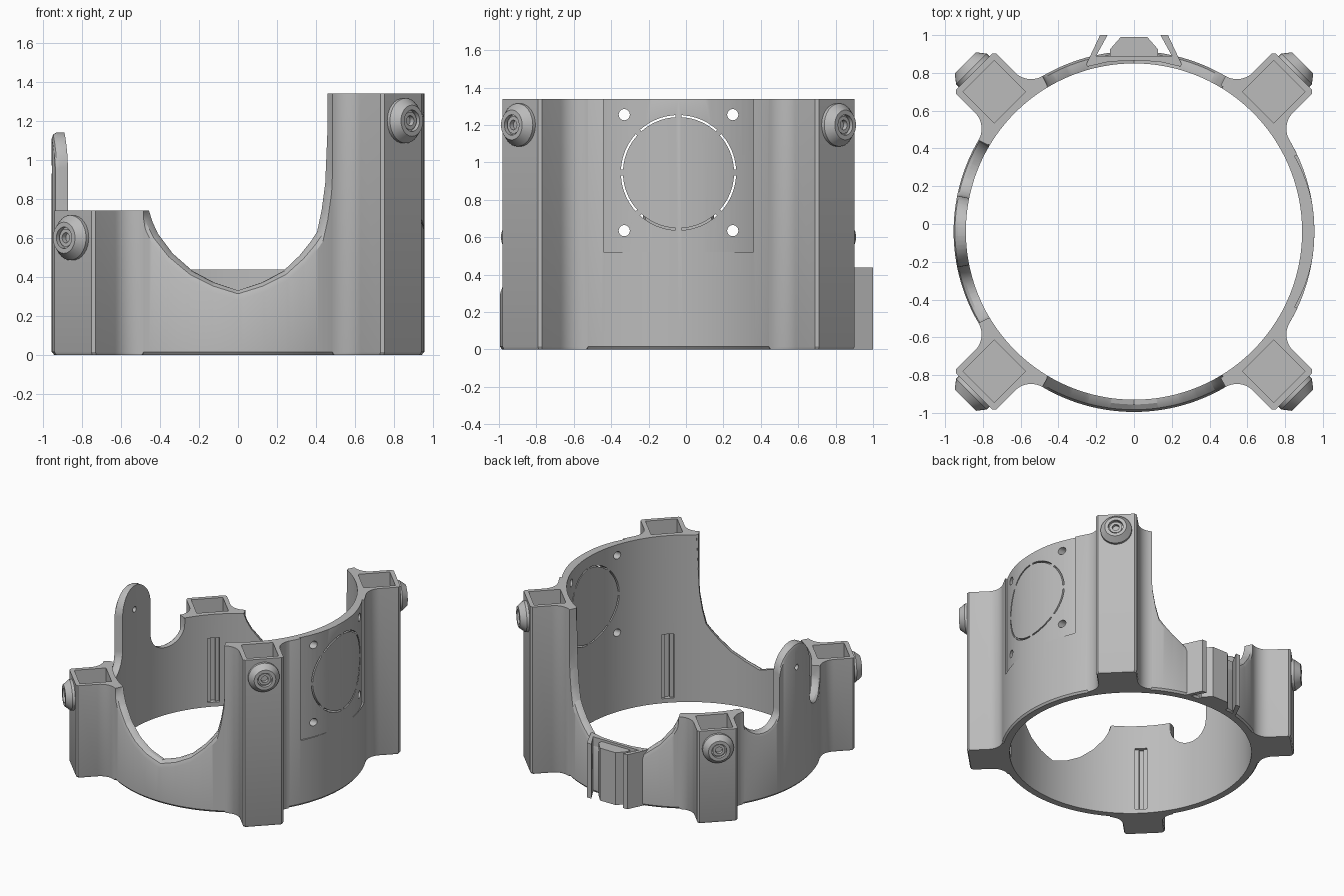
import bpy, bmesh
from math import pi, sin, cos, acos, asin, sqrt, radians
from mathutils import Matrix, Vector

if "Cube" in bpy.data.objects:
    bpy.data.objects.remove(bpy.data.objects["Cube"])

RI, RO = 0.89, 0.955            # wall radii
LOW, TALL = 0.74, 1.34          # post heights
TAB, SCOOP = 0.19, 0.15         # tab half width, side scoop radius
SHIFT = Vector((0, -0.04, 0))   # ring axis offset

grey = bpy.data.materials.new("warm_grey_plastic")
grey.use_nodes = True
grey.diffuse_color = (0.5, 0.5, 0.5, 1)
grey.node_tree.nodes["Principled BSDF"].inputs["Base Color"].default_value = (0.5, 0.5, 0.5, 1)


def make(name, bm):
    bmesh.ops.recalc_face_normals(bm, faces=bm.faces)
    me = bpy.data.meshes.new(name)
    bm.to_mesh(me)
    bm.free()
    ob = bpy.data.objects.new(name, me)
    ob.location = SHIFT
    me.materials.append(grey)
    bpy.context.collection.objects.link(ob)
    return ob


def prism(bm, pts, z0, z1, m=Matrix(), chamfer=False):
    """Extrude a flat outline; optionally taper its foot."""
    levels = [(z0, 1), (z1, 1)]
    if chamfer:
        levels = [(z0, 0.96), (z0 + 0.015, 1), (z1, 1)]
    rings = [[bm.verts.new(m @ Vector((1 + (p[0] - 1) * s, p[1] * s, z) if chamfer else (p[0], p[1], z)))
              for p in pts] for z, s in levels]
    n = len(pts)
    for a, b in zip(rings, rings[1:]):
        for i in range(n):
            j = (i + 1) % n
            bm.faces.new((a[i], a[j], b[j], b[i]))
    bm.faces.new(rings[0][::-1])
    bm.faces.new(rings[-1])


def boolean(ob, other, op):
    mod = ob.modifiers.new(op, "BOOLEAN")
    mod.object, mod.operation, mod.solver = other, op, "EXACT"
    bpy.context.view_layer.objects.active = ob
    bpy.ops.object.modifier_apply(modifier=mod.name)
    bpy.data.objects.remove(other)


def arc(cx, cy, r, t0, t1, n):
    return [(cx + r * cos(t0 + (t1 - t0) * i / n), cy + r * sin(t0 + (t1 - t0) * i / n)) for i in range(n + 1)]


# Wall rim: height of the front and back scoops by x
RIM = [(-.49, .74), (-.47, .68), (-.44, .62), (-.36, .52), (-.25, .43), (-.13, .37), (0, .33),
       (.13, .37), (.25, .43), (.34, .51), (.4, .58), (.435, .63), (.46, .74), (.48, .88),
       (.49, 1.1), (.5, TALL)]


def rim(a):
    """Height and edge rounding of the wall at an angle."""
    x, d = RO * cos(a), abs(RO * sin(a))
    if x < -0.6:
        if d <= TAB:
            return 0.95 + sqrt(TAB ** 2 - d ** 2), 0.03
        if d < TAB + 2 * SCOOP:
            return 0.69 - sqrt(max(0, SCOOP ** 2 - (d - TAB - SCOOP) ** 2)), 0.03
        return LOW, 0.001
    if x <= RIM[0][0]:
        return LOW, 0.001
    for (x0, h0), (x1, h1) in zip(RIM, RIM[1:]):
        if x <= x1:
            return h0 + (h1 - h0) * (x - x0) / (x1 - x0), 0.05
    return TALL, 0.001


# Ring wall swept around the axis
angles = [radians(i * 1.5) for i in range(240)]
for x, h in RIM:
    angles += [acos(x / RO), 2 * pi - acos(x / RO)]
side = [TAB * sin(i * pi / 24) - 0.0003 for i in range(1, 13)]
side += [TAB + SCOOP - (SCOOP - 0.0003) * cos(i * pi / 16) for i in range(17)] + [TAB + 2 * SCOOP + 0.0003]
for y in side:
    angles += [pi - asin(y / RO), pi + asin(y / RO)]
angles = sorted(set(round(a, 4) for a in angles))
bm = bmesh.new()
sections = []
for a in angles:
    h, e = rim(a)
    k = e * 0.8
    prof = [(RI, 0), (RO - 0.012, 0), (RO, 0.015), (RO, h - e), (RO - k * 0.3, h - e * 0.35), (RO - k, h), (RI, h)]
    sections.append([bm.verts.new((r * cos(a), r * sin(a), z)) for r, z in prof])
for s, t in zip(sections, sections[1:] + sections[:1]):
    for i in range(len(s)):
        j = (i + 1) % len(s)
        bm.faces.new((s[i], t[i], t[j], s[j]))
bmesh.ops.triangulate(bm, faces=bm.faces)
body = make("ring_body", bm)

# Corner posts with fillets into the wall
F = 0.12
fu = 0.15 + F
fv = sqrt((RO + F) ** 2 - fu ** 2)
flank = arc(fv, fu, F, pi + asin(fu / (RO + F)), 1.5 * pi, 10) + [(1.182, 0.15), (1.197, 0.135)]
outline = arc(0, 0, 0.9, -0.25, 0.25, 8) + flank + [(v, -u) for v, u in reversed(flank)]
POSTS = [(radians(45 + 90 * i), TALL if i in (0, 3) else LOW) for i in range(4)]
bm = bmesh.new()
for a, h in POSTS:
    prism(bm, outline, 0, h, Matrix.Rotation(a, 4, "Z"), True)
boolean(body, make("posts", bm), "UNION")

# Shallow outer panel recess on the tall side
bm = bmesh.new()
prism(bm, arc(0.157, 0, 0.8, -asin(0.5), asin(0.5), 24) + [(1.1, 0.4), (1.1, -0.4)], 0.52, 1.5)
boolean(body, make("panel_cutter", bm), "DIFFERENCE")

# Post sockets, inner cable grooves, disc outline slots and holes
bm = bmesh.new()
S = 0.117
groove = [(0.85, -.045), (0.91, -.045), (0.91, -.016), (0.926, -.016),
          (0.926, .016), (0.91, .016), (0.91, .045), (0.85, .045)]
for a, h in POSTS:
    turn = Matrix.Rotation(a, 4, "Z")
    prism(bm, [(1.047 + i * S, j * S) for i, j in ((-1, -1), (1, -1), (1, 1), (-1, 1))], h - 0.3, h + 0.1, turn)
    prism(bm, groove, 0.035, 0.55, turn)
sideways = Matrix(((0, 0, 1, 0), (1, 0, 0, 0), (0, 1, 0, 0), (0, 0, 0, 1)))
Z = 0.945
for i in range(8):
    t0, t1 = radians(45 * i + 3), radians(45 * i + 42)
    prism(bm, arc(0, Z, 0.308, t0, t1, 10) + arc(0, Z, 0.297, t1, t0, 10), 0.6, 1.2, sideways)
for i in (-1, 1):
    for j in (-1, 1):
        prism(bm, arc(i * 0.29, Z + j * 0.31, 0.03, 0, 2 * pi * 19 / 20, 19), 0.6, 1.2, sideways)
prism(bm, arc(0, 0.95, 0.022, 0, 2 * pi * 15 / 16, 15), -1.2, -0.6, sideways)
boolean(body, make("cutters", bm), "DIFFERENCE")
parts = [body]

# Screw bosses on the outer post faces
BOSS = [(.115, -.01), (.115, .02), (.08, .065), (.055, .065), (.055, .04),
        (.046, .04), (.046, .052), (.026, .052), (.026, .025)]
for n, (a, h) in enumerate(POSTS):
    bm = bmesh.new()
    m = Matrix.Rotation(a, 4, "Z") @ Matrix.Translation((1.197, 0, h - 0.14)) @ sideways
    N = 32
    loops = [[bm.verts.new(m @ Vector((r * cos(2 * pi * i / N), r * sin(2 * pi * i / N), z)))
              for i in range(N)] for r, z in BOSS]
    for p, q in zip(loops, loops[1:]):
        for i in range(N):
            j = (i + 1) % N
            bm.faces.new((p[i], p[j], q[j], q[i]))
    bm.faces.new(loops[0])
    bm.faces.new(loops[-1])
    parts.append(make("screw_boss_%d" % (n + 1), bm))

# Rear dovetail clip: base, two slanted fins, centre block
bm = bmesh.new()
prism(bm, [(-.26, .87), (-.13, .9), (0, .905), (.13, .9), (.26, .87), (.215, .93), (-.215, .93)], 0, 0.438)
parts.append(make("clip_base", bm))
for s, name in ((-1, "right"), (1, "left")):
    bm = bmesh.new()
    prism(bm, [(s * .26, .87), (s * .18, 1.04), (s * .14, 1.04), (s * .206, .92)], 0, 0.437)
    parts.append(make("clip_fin_" + name, bm))
bm = bmesh.new()
prism(bm, [(-.07, 1.03), (-.127, .965), (-.127, .92), (.127, .92), (.127, .965), (.07, 1.03)], 0, 0.42)
parts.append(make("clip_block", bm))

# Smooth curves, crisp edges
bpy.ops.object.select_all(action="DESELECT")
for ob in parts:
    ob.select_set(True)
bpy.context.view_layer.objects.active = body
bpy.ops.object.shade_smooth_by_angle(angle=radians(30))
